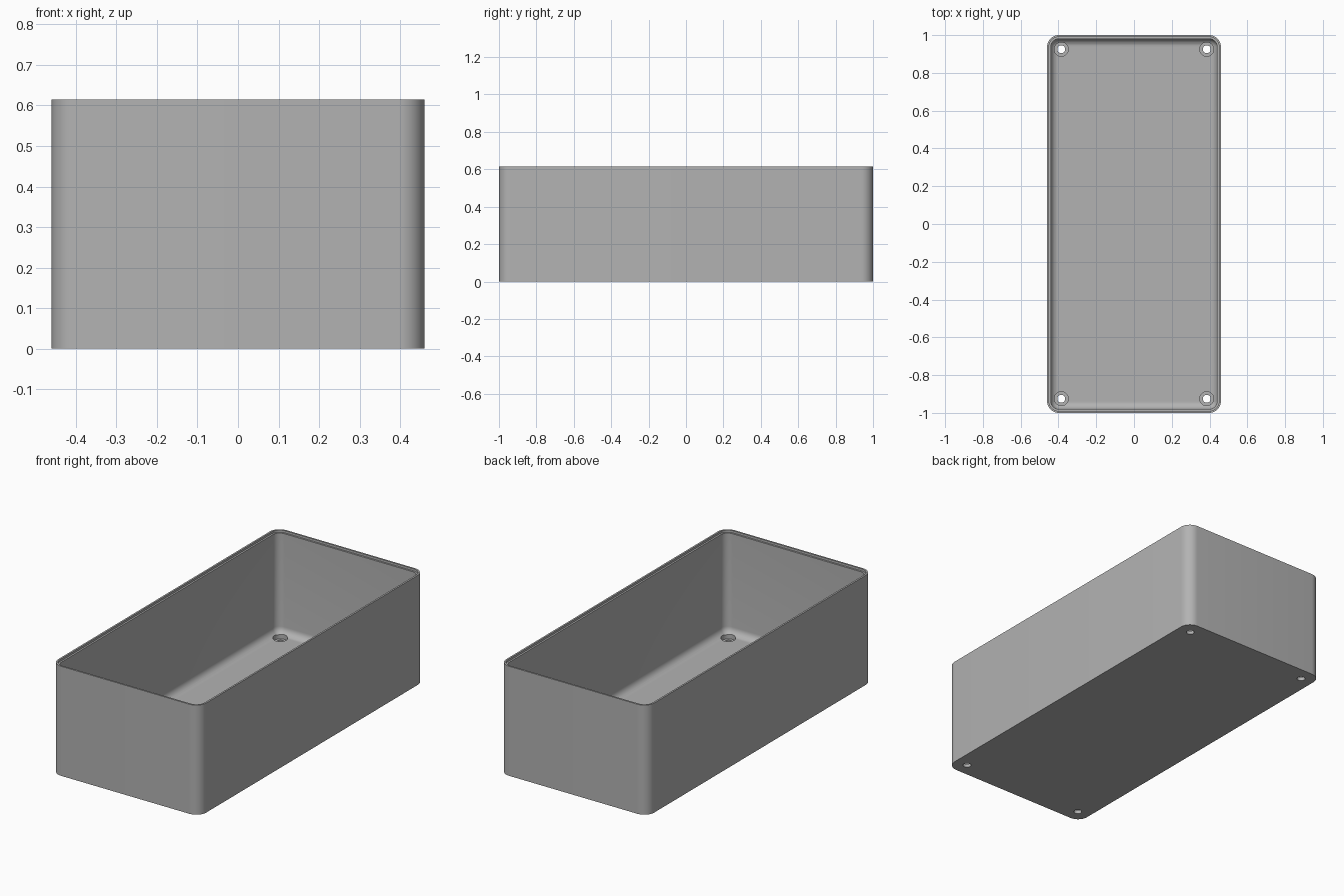
import bpy, bmesh, math

if "Cube" in bpy.data.objects:
    bpy.data.objects.remove(bpy.data.objects["Cube"], do_unlink=True)

HALF_X, HALF_Y, HEIGHT = 0.46, 1.0, 0.615
CORNER, WALL, FLOOR, FILLET = 0.062, 0.02, 0.04, 0.04
STEPS = 10

grey = bpy.data.materials.new("mid grey")
grey.use_nodes = True
colour = (0.45, 0.45, 0.45, 1)
grey.diffuse_color = colour
grey.node_tree.nodes["Principled BSDF"].inputs["Base Color"].default_value = colour


def ring(bm, inset, z):
    """Rounded rectangle of vertices, moved inward by inset."""
    radius = max(CORNER - inset, 0.004)
    verts = []
    for quarter, (sx, sy) in enumerate([(1, 1), (-1, 1), (-1, -1), (1, -1)]):
        cx = sx * (HALF_X - inset - radius)
        cy = sy * (HALF_Y - inset - radius)
        for i in range(STEPS + 1):
            a = math.pi / 2 * (quarter + i / STEPS)
            verts.append(bm.verts.new((cx + radius * math.cos(a), cy + radius * math.sin(a), z)))
    return verts


# Wall section from the underside, over the stepped rim, down to the floor fillet
section = [(0, 0), (0, HEIGHT), (WALL / 2, HEIGHT), (WALL / 2, HEIGHT - 0.012), (WALL, HEIGHT - 0.012)]
for i in range(9):
    a = math.pi / 2 * i / 8
    section.append((WALL + FILLET * (1 - math.cos(a)), FLOOR + FILLET * (1 - math.sin(a))))

bm = bmesh.new()
rings = [ring(bm, inset, z) for inset, z in section]
for low, high in zip(rings, rings[1:]):
    for i in range(len(low)):
        j = (i + 1) % len(low)
        bm.faces.new((low[i], low[j], high[j], high[i]))
bm.faces.new(rings[0][::-1])
bm.faces.new(rings[-1])
bmesh.ops.recalc_face_normals(bm, faces=bm.faces)
mesh = bpy.data.meshes.new("open_box")
bm.to_mesh(mesh)
bm.free()
box = bpy.data.objects.new("open_box", mesh)
bpy.context.collection.objects.link(box)
mesh.materials.append(grey)
bpy.context.view_layer.objects.active = box


def drill(x, y, radius, bottom, top):
    """Cut one round hole into the box."""
    bpy.ops.mesh.primitive_cylinder_add(vertices=32, radius=radius, depth=top - bottom,
                                        location=(x, y, (top + bottom) / 2))
    cutter = bpy.context.object
    cutter.name = "hole_cutter"
    cutter.hide_render = True
    cutter.data.materials.append(grey)
    cut = box.modifiers.new("hole", 'BOOLEAN')
    cut.operation = 'DIFFERENCE'
    cut.solver = 'EXACT'
    cut.object = cutter
    bpy.context.view_layer.objects.active = box
    bpy.ops.object.modifier_apply(modifier=cut.name)
    bpy.data.objects.remove(cutter, do_unlink=True)


# Counterbored screw holes in the four floor corners
for x in (-0.385, 0.385):
    for y in (-0.925, 0.925):
        drill(x, y, 0.021, -0.05, 0.1)
        drill(x, y, 0.037, FLOOR / 2, 0.1)

bpy.ops.object.select_all(action='DESELECT')
box.select_set(True)
bpy.context.view_layer.objects.active = box
bpy.ops.object.shade_smooth_by_angle(angle=math.radians(30))
